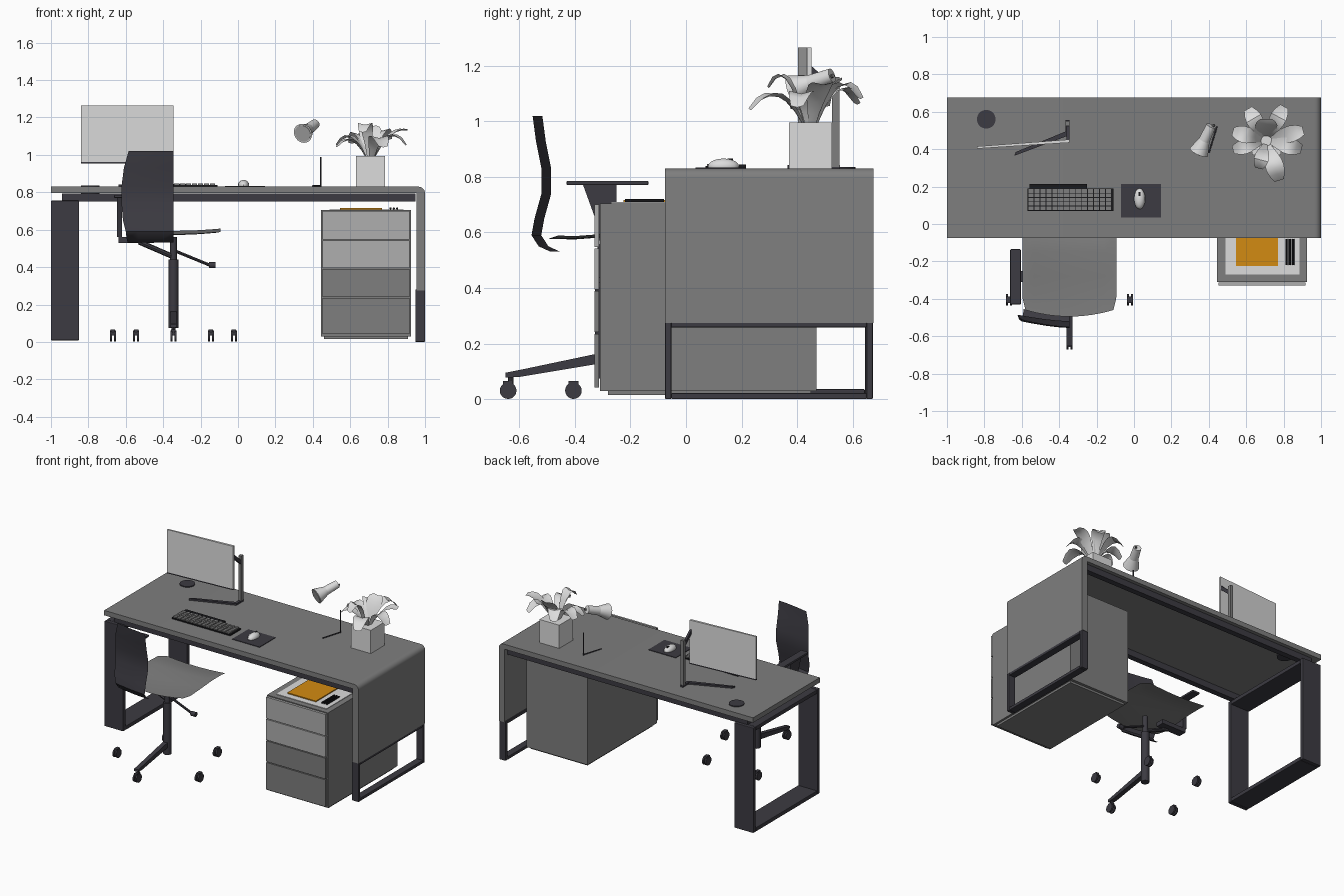
import bpy, bmesh, math
from mathutils import Vector, Matrix

cube = bpy.data.objects.get("Cube")
if cube:
    bpy.data.objects.remove(cube, do_unlink=True)


def material(name, r, g, b):
    m = bpy.data.materials.new(name)
    m.use_nodes = True
    m.diffuse_color = (r, g, b, 1)
    m.node_tree.nodes["Principled BSDF"].inputs["Base Color"].default_value = (r, g, b, 1)
    return m


GREY = material("mid grey", .21, .21, .21)
LIGHT = material("light grey", .43, .43, .43)
WHITE = material("white", .72, .72, .72)
DARK = material("charcoal", .045, .043, .054)
BLACK = material("black", .01, .01, .012)
ORANGE = material("orange", .65, .26, .006)


def finish(name, bm, mat, smooth=True):
    bmesh.ops.recalc_face_normals(bm, faces=bm.faces)
    me = bpy.data.meshes.new(name)
    bm.to_mesh(me)
    bm.free()
    if smooth:
        me.shade_smooth()
        me.set_sharp_from_angle(angle=math.radians(35))
    me.materials.append(mat)
    ob = bpy.data.objects.new(name, me)
    bpy.context.collection.objects.link(ob)
    return ob


def boxes(name, mat, *spans, bevel=0):
    """Boxes given as (x0, x1, y0, y1, z0, z1), in one object."""
    bm = bmesh.new()
    for x0, x1, y0, y1, z0, z1 in spans:
        mid = Vector((x0 + x1, y0 + y1, z0 + z1)) / 2
        m = Matrix.Translation(mid) @ Matrix.Diagonal((x1 - x0, y1 - y0, z1 - z0, 1))
        bmesh.ops.create_cube(bm, size=1, matrix=m)
    ob = finish(name, bm, mat, False)
    if bevel:
        mod = ob.modifiers.new("soft edges", 'BEVEL')
        mod.width, mod.segments = bevel, 2
    return ob


def prism(name, mat, pts, axis, lo, hi):
    """Extrude a 2D outline along an axis."""
    place = {'x': lambda u, v, t: (t, u, v), 'y': lambda u, v, t: (u, t, v),
             'z': lambda u, v, t: (u, v, t)}[axis]
    bm = bmesh.new()
    a, b = ([bm.verts.new(place(u, v, t)) for u, v in pts] for t in (lo, hi))
    bm.faces.new(a)
    bm.faces.new(b)
    for i in range(len(pts)):
        j = i - 1
        bm.faces.new((a[j], a[i], b[i], b[j]))
    return finish(name, bm, mat)


def rod(name, mat, a, b, r1, r2=None, sides=16):
    """Cylinder or cone from point a to point b."""
    a, b = Vector(a), Vector(b)
    m = Matrix.Translation((a + b) / 2) @ (b - a).to_track_quat('Z', 'Y').to_matrix().to_4x4()
    bm = bmesh.new()
    bmesh.ops.create_cone(bm, cap_ends=True, segments=sides, radius1=r1,
                          radius2=r1 if r2 is None else r2, depth=(b - a).length, matrix=m)
    return finish(name, bm, mat)


def sheet(name, mat, rows, thick):
    """Curved sheet through rows of points, thickened."""
    bm = bmesh.new()
    g = [[bm.verts.new(p) for p in row] for row in rows]
    for p, q in zip(g, g[1:]):
        for i in range(len(p) - 1):
            bm.faces.new((p[i], p[i + 1], q[i + 1], q[i]))
    bmesh.ops.solidify(bm, geom=bm.faces[:], thickness=thick)
    return finish(name, bm, mat)


# Desk: top folding down into the right panel, rails and cable cap
arc = [(.965 + .035 * math.sin(t * math.pi / 12), .795 + .035 * math.cos(t * math.pi / 12))
       for t in range(7)]
prism("desk_top", GREY, [(-1, .795), (-1, .83)] + arc + [(1, .275), (.955, .275), (.955, .795)],
      'y', -.075, .675)
boxes("under_rails", DARK, (-.94, .95, -.05, -.01, .75, .794), (-.94, .95, .61, .65, .75, .794),
      (-.94, -.9, -.05, .65, .75, .794))
rod("cable_cap", DARK, (-.79, .56, .785), (-.79, .56, .836), .05, sides=28)


def loop_leg(name, x0, x1, z0, z1, t):
    boxes(name, DARK, (x0, x1, -.075, -.075 + t, z0, z1), (x0, x1, .672 - t, .672, z0, z1),
          (x0, x1, -.075 + t, .672 - t, z0, z0 + t), (x0, x1, -.075 + t, .672 - t, z1 - t, z1),
          bevel=.004)


loop_leg("left_leg_frame", -1, -.85, .008, .755, .028)
loop_leg("right_leg_frame", .948, 1, 0, .28, .022)

# Drawer pedestal with its tray contents
boxes("pedestal_body", GREY, (.445, .925, -.31, .47, .03, .705))
boxes("pedestal_base", GREY, (.46, .91, -.28, .45, .015, .03))
levels = [.04, .238, .392, .545, .703]
for i in range(4):
    boxes(f"drawer_front_{i + 1}", GREY if i < 2 else LIGHT,
          (.452, .918, -.33, -.313, levels[i] + .003, levels[i + 1] - .003))
boxes("pedestal_tray", WHITE, (.49, .885, -.27, .1, .704, .709))
boxes("folder", ORANGE, (.545, .77, -.225, .04, .709, .716))
for i in range(3):
    x = .815 + i * .018
    rod("pen", BLACK, (x, -.22, .714), (x, -.08, .714), .006, sides=8)

# Keyboard, mouse and mat
boxes("keyboard_base", BLACK, (-.57, -.11, .07, .19, .83, .839), (-.56, -.25, .19, .215, .83, .845))
keys = [(-.565 + c * .032, -.538 + c * .032, .075 + r * .023, .094 + r * .023, .839, .847)
        for c in range(14) for r in range(5)]
boxes("keyboard_keys", GREY, *keys)
boxes("mouse_mat", DARK, (-.07, .145, .035, .215, .83, .834))
bm = bmesh.new()
bmesh.ops.create_uvsphere(bm, u_segments=16, v_segments=10, radius=1,
                          matrix=Matrix.Translation((.03, .135, .838)) @ Matrix.Diagonal((.03, .056, .028, 1)))
bmesh.ops.bisect_plane(bm, geom=bm.verts[:] + bm.edges[:] + bm.faces[:], clear_inner=True,
                       plane_co=(0, 0, .834), plane_no=(0, 0, 1))
finish("mouse", bm, WHITE)
boxes("mouse_wheel", BLACK, (.025, .035, .15, .17, .855, .866))

# Monitor on a slim post
prism("monitor_panel", WHITE, [(-.84, .403), (-.345, .435), (-.345, .452), (-.84, .415)], 'z', .962, 1.265)
prism("monitor_edge", DARK, [(-.84, .403), (-.345, .435), (-.345, .452), (-.84, .415)], 'z', .954, .962)
boxes("monitor_post", GREY, (-.365, -.345, .525, .552, .835, 1.16))
prism("monitor_arm", DARK, [(.45, 1.17), (.45, 1.2), (.53, 1.13), (.53, 1.1)], 'x', -.36, -.345)
prism("monitor_foot", DARK, [(-.64, .365), (-.345, .475), (-.345, .555), (-.365, .555), (-.365, .495),
                             (-.632, .385)], 'z', .83, .842)

# Lamp
lamp = Vector((.347, .385, 1.115))
axis = Vector((.065, .14, .05))
rod("lamp_shade", WHITE, lamp, lamp + axis * .45, .053, .03, 24)
rod("lamp_socket", WHITE, lamp + axis * .45, lamp + axis, .03, .026, 24)
rod("lamp_bulb_face", LIGHT, lamp - axis * .02, lamp, .045, sides=24)
rod("lamp_joint", GREY, (.395, .5, 1.15), (.43, .53, 1.165), .007, sides=8)
rod("lamp_post", DARK, (.443, .52, .83), (.443, .52, .99), .004, sides=8)
rod("lamp_foot", DARK, (.443, .52, .834), (.4, .38, .834), .004, sides=8)

# Potted plant
boxes("plant_pot", WHITE, (.63, .785, .37, .525, .83, .995))


def leaf(angle, reach, peak, tip, width):
    d = Vector((math.cos(math.radians(angle)), math.sin(math.radians(angle)), 0))
    side = Vector((-d.y, d.x, 0))
    rows = []
    for k in range(7):
        t = k / 6
        z = .97 * (1 - t) ** 2 + 2 * t * (1 - t) * peak + tip * t * t
        w = width * (.25 + .75 * math.sin(math.pi * min(1, t * .9) ** 1.2))
        mid = Vector((.707, .447, z)) + d * (.015 + reach * t)
        rows.append([mid + side * w * s + Vector((0, 0, .25 * w * abs(s))) for s in (-1, 0, 1)])
    sheet("plant_leaf", WHITE, rows, .003)


for a, reach, peak, tip, width in [(120, .18, 1.2, 1.06, .045), (62, .19, 1.22, 1.08, .045),
                                   (15, .19, 1.15, 1.13, .045), (-14, .18, 1.18, 1.05, .045),
                                   (-72, .21, 1.17, 1.04, .05), (-105, .14, 1.25, 1.12, .04),
                                   (165, .17, 1.17, 1.05, .045), (196, .17, 1.14, 1.04, .04),
                                   (90, .10, 1.12, 1.15, .06)]:
    leaf(a, reach, peak, tip, width)

# Chair: backrest, seat, armrest
CX = -.345
back = [(-.552, 1.02, .24), (-.54, .93, .265), (-.52, .83, .278), (-.52, .74, .278),
        (-.545, .65, .27), (-.556, .59, .255), (-.53, .55, .25), (-.49, .532, .245)]
sheet("chair_backrest", DARK, [[(CX - u / 4 * w, y + .035 * (u / 4) ** 1.5, z) for u in range(5)]
                               for y, z, w in back], .035)
seat = [(-.46, .585, .235), (-.4, .583, .25), (-.28, .592, .252), (-.15, .602, .252),
        (-.05, .6, .25), (.02, .58, .23)]
sheet("chair_seat", GREY, [[(CX + u / 4 * w, y - (.035 * (1 - (u / 4) ** 2) if y < -.45 else 0),
                             z + .012 * (u / 4) ** 2 - .008) for u in range(-4, 5)]
                           for y, z, w in seat], .04)
boxes("armrest_pad", DARK, (-.662, -.605, -.43, -.135, .77, .786), bevel=.004)
prism("armrest_support", DARK, [(-.37, .77), (-.25, .77), (-.25, .56), (-.31, .56), (-.33, .66)],
      'x', -.648, -.62)
boxes("armrest_link", DARK, (-.64, -.45, -.31, -.25, .53, .56))

# Chair: column, tilt lever, base leg and casters
CY = -.3
rod("chair_column_lower", DARK, (CX, CY, .075), (CX, CY, .44), .027, sides=20)
rod("chair_column_upper", DARK, (CX, CY, .44), (CX, CY, .56), .018)
rod("seat_bracket", DARK, (-.53, CY, .535), (CX, CY, .455), .014, sides=8)
rod("tilt_lever", DARK, (CX, CY, .49), (-.15, CY, .41), .008, sides=8)
rod("lever_knob", DARK, (-.155, CY, .41), (-.12, CY, .41), .016, sides=12)
prism("base_leg", DARK, [(-.65, .078), (-.65, .095), (-.6, .105), (-.3, .168), (-.3, .13), (-.6, .08)],
      'x', CX - .016, CX + .016)
rod("caster_stem", DARK, (CX, -.63, .04), (CX, -.63, .09), .01, sides=8)
for k in range(5):
    a = math.radians(-90 + 72 * k)
    x, y = CX + .34 * math.cos(a), CY + .34 * math.sin(a)
    for s in (-1, 1):
        rod("caster_wheel", DARK, (x + s * .005, y, .031), (x + s * .016, y, .031), .03, sides=20)
    boxes("caster_hood", DARK, (x - .012, x + .012, y - .018, y + .018, .035, .066))
